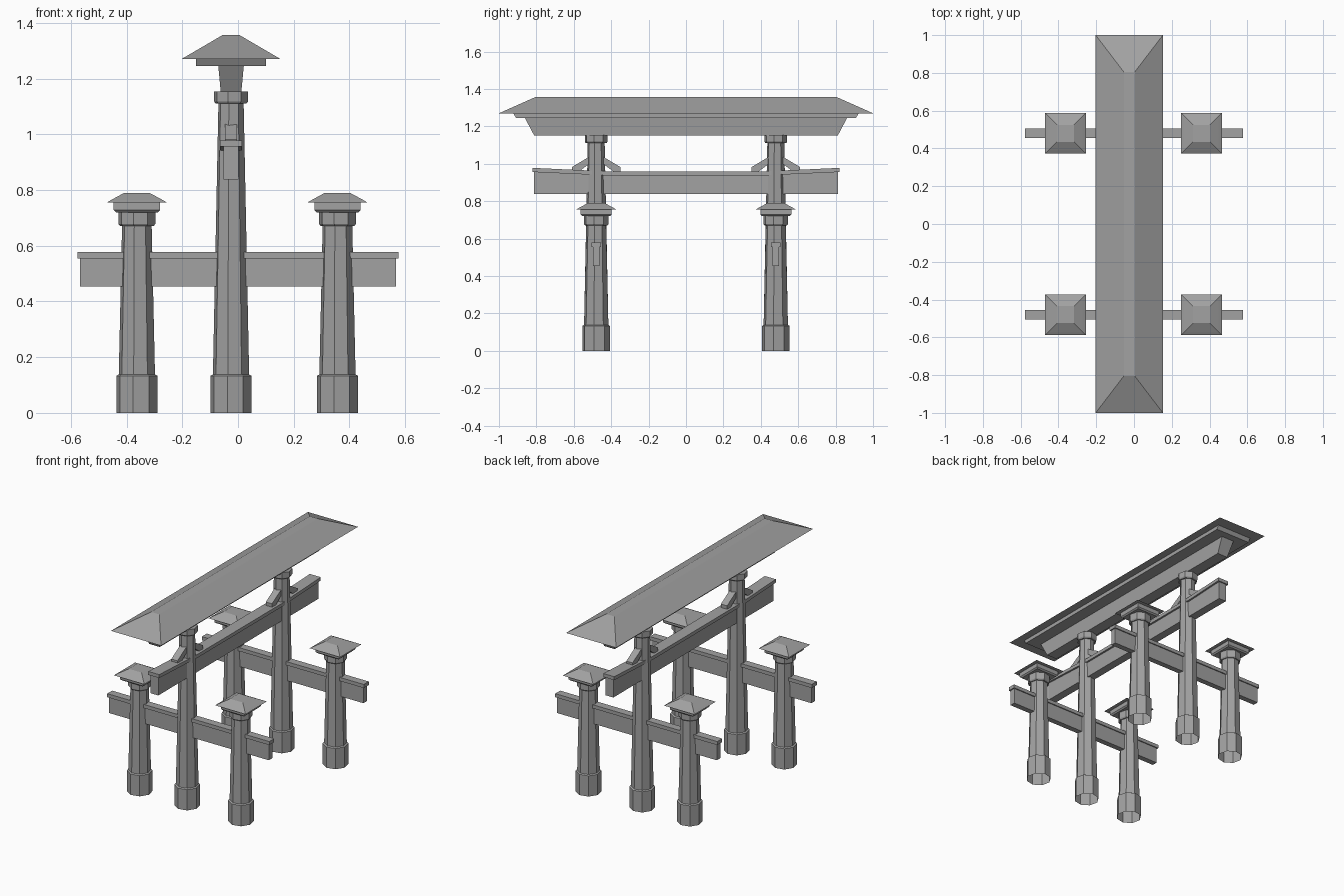
import bpy, bmesh, math

cube = bpy.data.objects.get("Cube")
if cube:
    bpy.data.objects.remove(cube, do_unlink=True)

stone = bpy.data.materials.new("grey_stone")
stone.use_nodes = True
grey = (0.36, 0.36, 0.36, 1)
stone.diffuse_color = grey
stone.node_tree.nodes["Principled BSDF"].inputs["Base Color"].default_value = grey

CX = -0.025          # centre line of the tall gate
ROW = 0.48           # distance of each post row from the middle
SIDE = 0.36          # distance of the short posts from the middle


def finish(name, bm):
    bmesh.ops.recalc_face_normals(bm, faces=bm.faces)
    mesh = bpy.data.meshes.new(name)
    bm.to_mesh(mesh)
    bm.free()
    mesh.materials.append(stone)
    obj = bpy.data.objects.new(name, mesh)
    bpy.context.collection.objects.link(obj)
    return obj


def loft(name, outlines, bottom=True):
    """Skin stacked outlines, each a list of points, and close the ends."""
    bm = bmesh.new()
    rings = [[bm.verts.new(p) for p in outline] for outline in outlines]
    for low, high in zip(rings, rings[1:]):
        for i in range(len(low)):
            j = (i + 1) % len(low)
            bm.faces.new((low[i], low[j], high[j], high[i]))
    bm.faces.new(rings[-1])
    if bottom:
        bm.faces.new(rings[0][::-1])
    return finish(name, bm)


def rect(x, y, hx, hy, z):
    return [(x + sx * hx, y + sy * hy, z)
            for sx, sy in ((-1, -1), (1, -1), (1, 1), (-1, 1))]


def octagon(x, y, r, z):
    turn = math.radians(-10)
    return [(x + r * math.cos(turn + i * math.pi / 4),
             y + r * math.sin(turn + i * math.pi / 4), z) for i in range(8)]


def block(name, x, y, hx, hy, z0, z1):
    return loft(name, [rect(x, y, hx, hy, z0), rect(x, y, hx, hy, z1)])


def slab(name, profile, x, half):
    """Extrude a side profile of (y, z) points across x."""
    return loft(name, [[(x + s * half, y, z) for y, z in profile] for s in (-1, 1)])


def post(name, x, y, height, top_r, head_r, head):
    # hollow-footed base and tapering shaft
    loft(name, [octagon(x, y, r, z) for r, z in (
        (0.075, 0), (0.075, 0.133), (0.066, 0.138), (top_r, height))], bottom=False)
    # collar at the top of the shaft
    loft(name + "_collar", [octagon(x, y, r, z) for r, z in (
        (head_r - 0.006, height), (head_r, height + 0.008), (head_r, height + head))])


for row, sy in (("front", -1), ("back", 1)):
    y = sy * ROW
    post(row + "_tall_post", CX, y, 1.11, 0.046, 0.062, 0.043)

    # short posts with small hipped caps
    for side, sx in (("right", -1), ("left", 1)):
        x = sx * SIDE - 0.003
        name = f"{row}_{side}_short_post"
        post(name, x, y, 0.67, 0.054, 0.067, 0.052)
        loft(name + "_cap_slab", [rect(x, y, h, h, z) for h, z in (
            (0.075, 0.72), (0.083, 0.728), (0.083, 0.756))])
        loft(name + "_cap_roof", [rect(x, y, h, h, z) for h, z in (
            (0.108, 0.755), (0.091, 0.765), (0.045, 0.79))])

    # cross beam joining the three posts of the row
    block(row + "_cross_beam", 0, y, 0.568, 0.018, 0.453, 0.557)
    block(row + "_cross_beam_cap", 0, y, 0.576, 0.025, 0.555, 0.578)

    # sloping braces on both sides of the tall post
    for side, d in (("front", -1), ("back", 1)):
        slab(f"{row}_{side}_brace",
             [(y + d * a, z) for a, z in (
                 (0.13, 0.96), (0.13, 0.982), (0.03, 1.042), (0.03, 1.005), (0.09, 0.96))],
             CX, 0.022)

# long beam with a cap that lifts towards its ends
block("long_beam", CX, 0, 0.027, 0.812, 0.838, 0.945)
for end, s in (("front", -1), ("back", 1)):
    slab(end + "_long_beam_end",
         [(s * 0.43, 0.93), (s * 0.812, 0.93), (s * 0.812, 0.957), (s * 0.43, 0.945)],
         CX, 0.027)
upper = [(-0.82, 0.978), (-0.43, 0.96), (0.43, 0.96), (0.82, 0.978)]
slab("long_beam_cap", upper + [(y, z - 0.022) for y, z in reversed(upper)], CX, 0.039)

# top lintel, eave board and great roof
loft("top_lintel", [rect(CX, 0, 0.037, 0.812, 1.152), rect(CX, 0, 0.046, 0.863, 1.248)])
loft("eave_board", [rect(CX, 0, 0.126, 0.91, 1.246), rect(CX, 0, 0.126, 0.924, 1.272)])
loft("great_roof", [rect(CX, 0, 0.178, 1.0, 1.27), rect(CX, 0, 0.029, 0.805, 1.357)])
